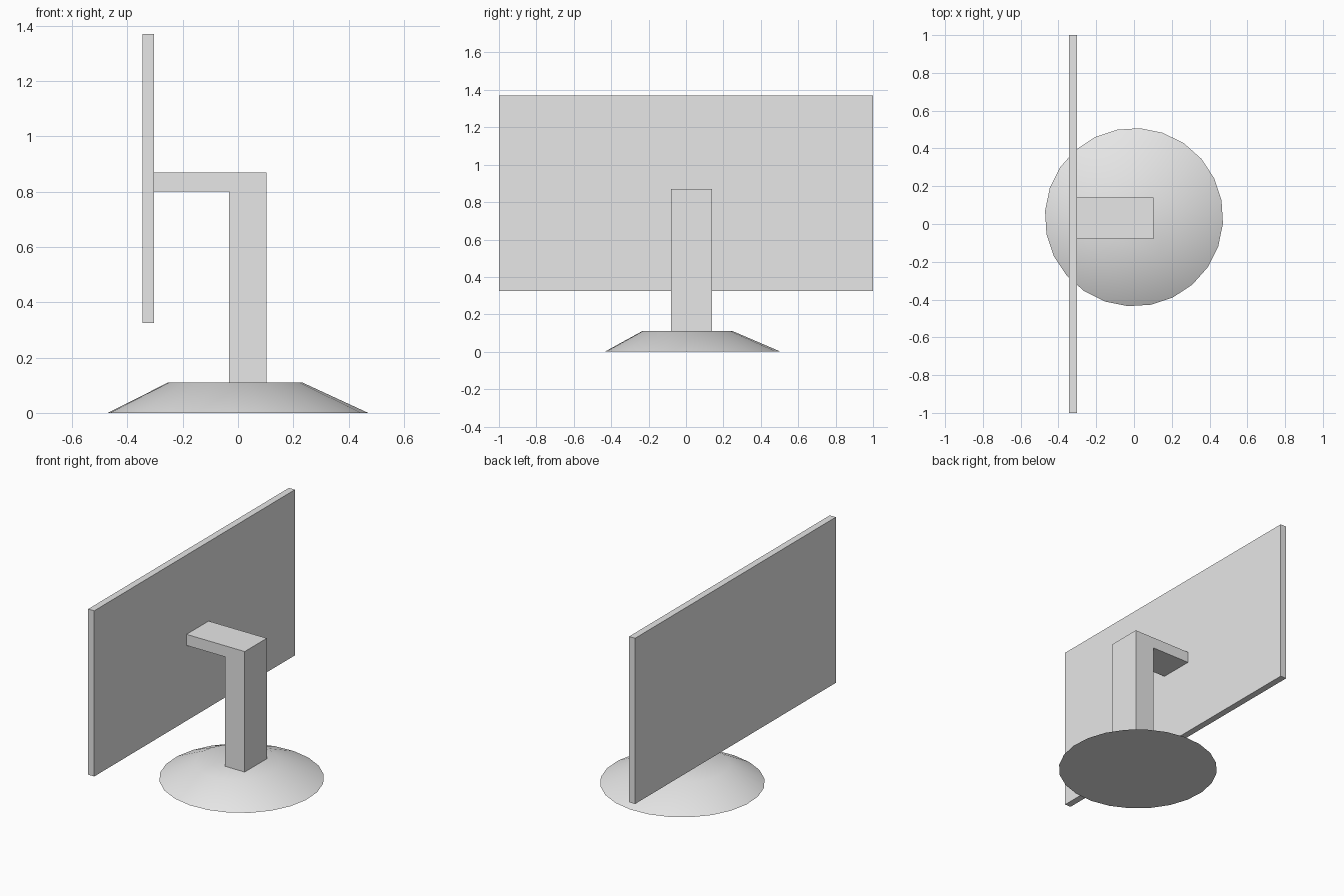
import bpy
import bmesh
import math
from mathutils import Matrix

default = bpy.data.objects.get("Cube")
if default:
    bpy.data.objects.remove(default, do_unlink=True)

# One plain grey for every part
GREY = (0.8, 0.8, 0.8, 1.0)
grey = bpy.data.materials.new("light grey")
grey.use_nodes = True
grey.diffuse_color = GREY
grey.node_tree.nodes["Principled BSDF"].inputs["Base Color"].default_value = GREY


def add_object(name, bm):
    bmesh.ops.recalc_face_normals(bm, faces=bm.faces)
    mesh = bpy.data.meshes.new(name)
    bm.to_mesh(mesh)
    bm.free()
    mesh.materials.append(grey)
    obj = bpy.data.objects.new(name, mesh)
    bpy.context.collection.objects.link(obj)
    return obj


def extrude_profile(name, profile, y0, y1):
    """Extrude an x-z outline along y."""
    bm = bmesh.new()
    face = bm.faces.new([bm.verts.new((x, y0, z)) for x, z in profile])
    side = bmesh.ops.extrude_face_region(bm, geom=[face])
    verts = [g for g in side["geom"] if isinstance(g, bmesh.types.BMVert)]
    bmesh.ops.translate(bm, verts=verts, vec=(0, y1 - y0, 0))
    return add_object(name, bm)


# Flat screen panel
extrude_profile("screen_panel",
                [(-0.345, 0.325), (-0.303, 0.325), (-0.303, 1.37), (-0.345, 1.37)],
                -1.0, 1.0)

# Column and arm as a single L-shaped piece
extrude_profile("stand_neck",
                [(-0.033, 0.11), (0.103, 0.11), (0.103, 0.87),
                 (-0.303, 0.87), (-0.303, 0.80), (-0.033, 0.80)],
                -0.08, 0.14)

# Round base: a low cone whose top sits slightly off centre
HEIGHT = 0.11
bm = bmesh.new()
bmesh.ops.create_cone(bm, cap_ends=True, segments=24, radius1=0.472,
                      radius2=0.243, depth=HEIGHT,
                      matrix=Matrix.Translation((0, 0.036, HEIGHT / 2))
                      @ Matrix.Rotation(math.radians(11), 4, "Z"))
top = [v for v in bm.verts if v.co.z > HEIGHT / 2]
bmesh.ops.translate(bm, verts=top, vec=(-0.01, -0.028, 0))
base = add_object("round_base", bm)

# Smooth the sloping side into the top, keep the bottom rim sharp
bpy.ops.object.select_all(action="DESELECT")
base.select_set(True)
bpy.context.view_layer.objects.active = base
bpy.ops.object.shade_smooth_by_angle(angle=math.radians(35))
